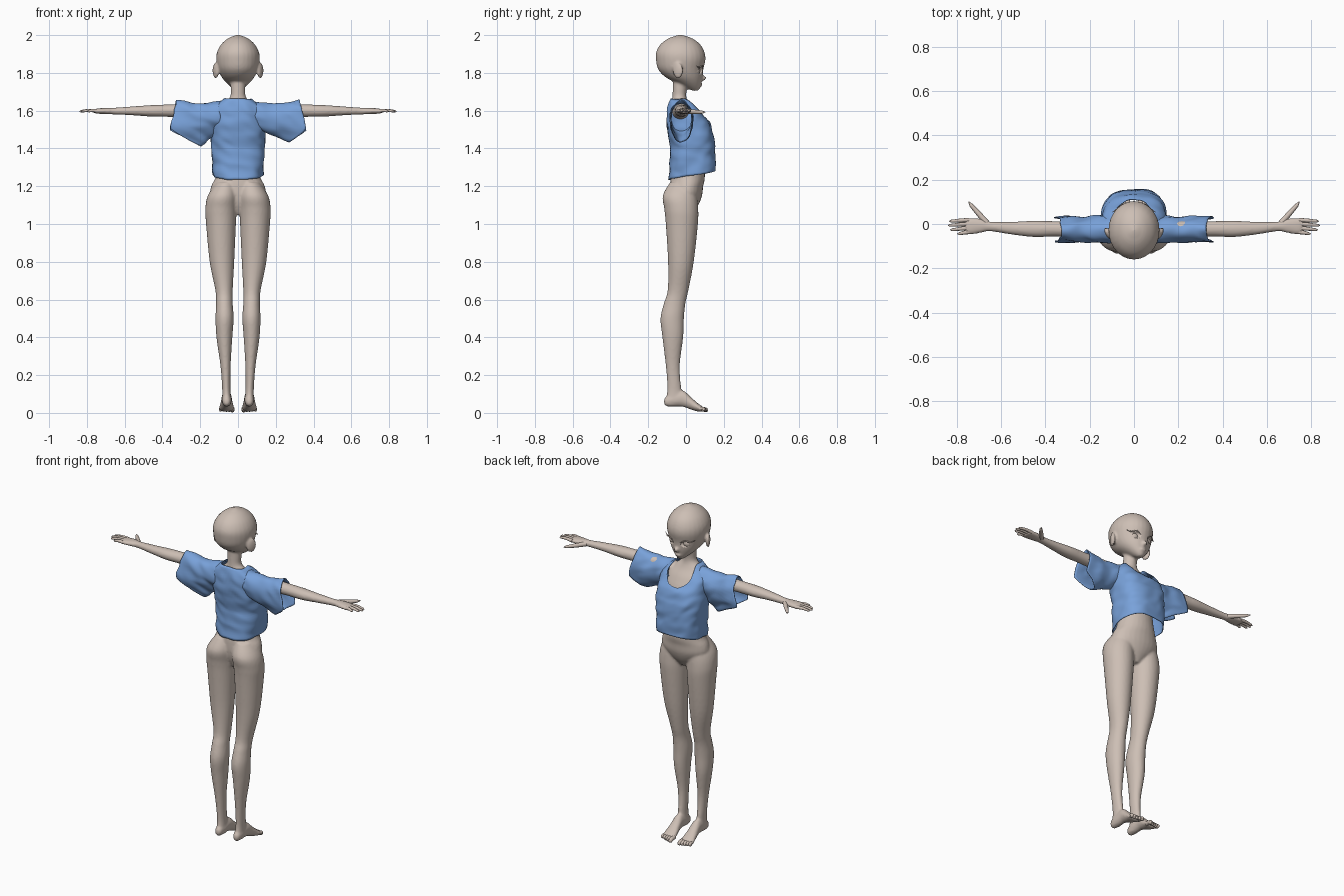
import bpy, bmesh
from math import sin, cos, pi, copysign
from mathutils import Vector, Matrix, noise

cube = bpy.data.objects.get("Cube")
if cube:
    bpy.data.objects.remove(cube, do_unlink=True)


def material(name, color):
    m = bpy.data.materials.new(name)
    m.use_nodes = True
    m.diffuse_color = color
    m.node_tree.nodes["Principled BSDF"].inputs["Base Color"].default_value = color
    return m


SKIN = material("warm beige", (0.61, 0.52, 0.46, 1))
CLOTH = material("denim blue", (0.19, 0.36, 0.70, 1))


def finish(name, bm, mat):
    bmesh.ops.recalc_face_normals(bm, faces=bm.faces)
    for f in bm.faces:
        f.smooth = True
    me = bpy.data.meshes.new(name)
    bm.to_mesh(me)
    bm.free()
    me.materials.append(mat)
    ob = bpy.data.objects.new(name, me)
    bpy.context.collection.objects.link(ob)
    return ob


def spline_rows(rows, steps=5):
    """Catmull-Rom through the section rows."""
    rows = [Vector(r) for r in rows]
    out = []
    for i in range(len(rows) - 1):
        p0, p1, p2 = rows[max(i - 1, 0)], rows[i], rows[i + 1]
        p3 = rows[min(i + 2, len(rows) - 1)]
        for k in range(steps):
            t = k / steps
            out.append(p1 + (p2 - p0) * (t / 2) + (p0 * 2 - p1 * 5 + p2 * 4 - p3) * (t * t / 2)
                       + (p1 * 3 - p0 - p2 * 3 + p3) * (t ** 3 / 2))
    return out + [rows[-1]]


def skin_grid(bm, rings, caps):
    rings = [[bm.verts.new(p) for p in ring] for ring in rings]
    n = len(rings[0])
    for a, b in zip(rings, rings[1:]):
        for i in range(n):
            bm.faces.new((a[i], a[(i + 1) % n], b[(i + 1) % n], b[i]))
    if caps:
        bm.faces.new(rings[0])
        bm.faces.new(rings[-1])


def loft(bm, axis, rows, side=1, n=28):
    """Rows: position on axis, then centre and radius for the two other axes."""
    rings = []
    for t, c1, r1, c2, r2 in spline_rows(rows):
        ring = []
        for i in range(n):
            u, v = c1 + r1 * cos(2 * pi * i / n), c2 + r2 * sin(2 * pi * i / n)
            p = {"x": (t, u, v), "y": (u, t, v), "z": (u, v, t)}[axis]
            ring.append((p[0] * side, p[1], p[2]))
        rings.append(ring)
    skin_grid(bm, rings, True)


def ball(bm, center, scale, turn=0):
    m = Matrix.Translation(center) @ Matrix.Rotation(turn, 4, "Z") @ Matrix.Diagonal((*scale, 1))
    bmesh.ops.create_uvsphere(bm, u_segments=24, v_segments=14, radius=1, matrix=m)


def tubes(name, paths, radius):
    cu = bpy.data.curves.new(name, "CURVE")
    cu.dimensions = "3D"
    cu.bevel_depth, cu.bevel_resolution, cu.use_fill_caps = radius, 3, True
    cu.resolution_u = 6
    for pts, radii in paths:
        sp = cu.splines.new("BEZIER")
        sp.bezier_points.add(len(pts) - 1)
        for bp, p, r in zip(sp.bezier_points, pts, radii):
            bp.co, bp.radius = p, r
            bp.handle_left_type = bp.handle_right_type = "AUTO"
    cu.materials.append(SKIN)
    ob = bpy.data.objects.new(name, cu)
    bpy.context.collection.objects.link(ob)


def interp(rows, x):
    """Linear lookup in rows sorted by their first value."""
    x = min(max(x, rows[0][0]), rows[-1][0])
    for a, b in zip(rows, rows[1:]):
        if x <= b[0]:
            t = (x - a[0]) / (b[0] - a[0])
            return [p + (q - p) * t for p, q in zip(a[1:], b[1:])]


# Body: overlapping lofts fused by a remesh
bm = bmesh.new()
loft(bm, "z", [(1.05, 0, .03, -.01, .04), (1.1, 0, .1, -.005, .07), (1.15, 0, .145, 0, .085),
               (1.2, 0, .142, .003, .088), (1.25, 0, .118, .01, .09), (1.35, 0, .1, .015, .08),
               (1.5, 0, .115, .01, .08), (1.58, 0, .12, -.015, .07), (1.63, 0, .085, -.03, .048),
               (1.67, 0, .043, -.035, .037), (1.72, 0, .039, -.033, .037), (1.79, 0, .04, -.03, .04)])
# Head
loft(bm, "z", [(1.705, 0, .012, .05, .012), (1.72, 0, .032, .037, .038), (1.75, 0, .064, .012, .07),
               (1.78, 0, .088, -.012, .1), (1.82, 0, .106, -.028, .12), (1.87, 0, .115, -.028, .131),
               (1.91, 0, .111, -.03, .128), (1.95, 0, .09, -.03, .106), (1.98, 0, .057, -.03, .068),
               (1.995, 0, .025, -.03, .03), (2.002, 0, .004, -.03, .004)])
ball(bm, (0, .089, 1.772), (.012, .019, .014))
ball(bm, (0, .075, 1.737), (.02, .013, .008))
for s in (1, -1):
    ball(bm, (.118 * s, -.042, 1.812), (.012, .03, .042), -.45 * s)
    # Leg with hip
    loft(bm, "z", [(.04, .06, .02, -.07, .035), (.07, .06, .024, -.062, .045), (.13, .062, .022, -.062, .037),
                   (.25, .066, .027, -.07, .037), (.4, .072, .042, -.07, .055), (.5, .071, .048, -.073, .062),
                   (.58, .072, .044, -.06, .057), (.65, .074, .046, -.042, .055), (.8, .085, .065, -.027, .068),
                   (1, .09, .079, -.022, .085), (1.08, .09, .083, -.025, .09), (1.15, .082, .078, -.032, .091),
                   (1.22, .065, .05, -.02, .065)], s)
    # Foot
    loft(bm, "y", [(-.116, .06, .01, .06, .014), (-.1, .06, .021, .062, .028), (-.06, .06, .026, .07, .036),
                   (-.015, .06, .027, .075, .043), (.03, .06, .033, .048, .032), (.065, .06, .04, .028, .021),
                   (.09, .061, .037, .02, .013)], s)
    # Arm and palm
    loft(bm, "x", [(.09, -.03, .045, 1.59, .042), (.2, -.025, .04, 1.6, .038), (.35, -.022, .035, 1.6, .033),
                   (.45, -.022, .037, 1.599, .031), (.55, -.019, .029, 1.599, .024), (.65, -.011, .022, 1.598, .018),
                   (.69, -.008, .032, 1.598, .017), (.74, -.01, .038, 1.598, .014), (.765, -.01, .034, 1.597, .009)], s)
body = finish("body", bm, SKIN)
rm = body.modifiers.new("fuse", "REMESH")
rm.mode, rm.voxel_size, rm.use_smooth_shade = "VOXEL", .007, True
sm = body.modifiers.new("soften", "SMOOTH")
sm.factor, sm.iterations = .5, 4

# Eye sockets are cut, with eyeballs set behind
cut, eyes = bmesh.new(), bmesh.new()
for s in (1, -1):
    ball(cut, (.052 * s, .087, 1.812), (.03, .024, .021), -.5 * s)
    ball(eyes, (.047 * s, .049, 1.812), (.028, .024, .026), -.5 * s)
cutter = finish("eye_socket_cutter", cut, SKIN)
cutter.hide_render = True
cutter.hide_set(True)
bo = body.modifiers.new("sockets", "BOOLEAN")
bo.operation, bo.object = "DIFFERENCE", cutter
finish("eyeballs", eyes, SKIN)

# Lashes, fingers and toes
lashes, fingers, toes = [], [], []
for s in (1, -1):
    lash = [(.024, .09, 1.82), (.05, .087, 1.835), (.078, .066, 1.83), (.1, .052, 1.84)]
    lashes.append(([(x * s, y, z) for x, y, z in lash], (.4, 1, 1, .2)))
    for y, tip, out in ((.018, .834, .013), (.0, .84, -.006), (-.018, .83, -.026), (-.036, .798, -.044)):
        pts = [(.745 * s, y, 1.598), ((.745 + tip) / 2 * s, (y + out) / 2, 1.601),
               ((tip - .008) * s, out, 1.597), (tip * s, out, 1.596)]
        fingers.append((pts, (1.15, 1, .75, .2)))
    thumb = [(.665, .005, 1.597), (.7, .045, 1.594), (.735, .085, 1.592), (.747, .102, 1.592)]
    fingers.append(([(x * s, y, z) for x, y, z in thumb], (1.6, 1.4, 1, .2)))
    for i in range(5):
        x, size, tip = .03 + .0155 * i, 1.25 - .1 * i, .117 - .005 * i
        pts = [(x * s, .07, .022), (x * s, .095, .02), (x * s, tip - .008, .014), (x * s, tip, .012)]
        toes.append((pts, (size, size, size, size * .3)))
tubes("eyelashes", lashes, .0035)
tubes("fingers", fingers, .0085)
tubes("toes", toes, .0095)


def crease(p, amount):
    """Soft cloth folds."""
    p = Vector(p)
    q = Vector((p.x * 14, p.y * 14, p.z * 22 + p.x * 9))
    return p + noise.noise_vector(q) * amount


def cloth(name, rings):
    bm = bmesh.new()
    skin_grid(bm, rings, False)
    ob = finish(name, bm, CLOTH)
    so = ob.modifiers.new("thickness", "SOLIDIFY")
    so.thickness, so.offset = .004, 0


# Shirt trunk: height, half width, back, front
shirt = [(1.23, .128, -.09, .155), (1.3, .134, -.084, .156), (1.4, .138, -.08, .154), (1.47, .143, -.092, .145),
         (1.54, .146, -.1, .122), (1.6, .14, -.098, .078), (1.625, .12, -.092, .055),
         (1.645, .093, -.086, .032), (1.665, .066, -.078, .012)]
N, M = 72, 36
rings = []
for j in range(M + 1):
    ring = []
    for i in range(N):
        c, s = cos(2 * pi * i / N), sin(2 * pi * i / N)
        hem = 1.257 + .022 * s
        neck = 1.662 - .108 * max(0, s) ** 5
        z = hem + (neck - hem) * j / M
        w, back, front = interp(shirt, z)
        x = w * copysign(abs(c) ** .75, c)
        y = (front + back) / 2 + (front - back) / 2 * copysign(abs(s) ** .75, s)
        ring.append(crease((x, y, z), .007))
    rings.append(ring)
cloth("shirt_trunk", rings)

# Sleeves: wide slanted mouths with a drooping underside
for side, name, low in ((1, "left_sleeve", (.265, 1.435)), (-1, "right_sleeve", (.195, 1.408))):
    mouth = [(0, *low), (.12, (low[0] + .36) / 2, 1.455), (.35, .362, 1.5), (1, .325, 1.655)]
    rings = []
    for j in range(21):
        t = j / 20
        ring = []
        for i in range(40):
            a = 2 * pi * i / 40
            u = (1 + cos(a)) / 2
            mx, mz = interp(mouth, u)
            x = .09 + (mx - .09) * t
            z0 = 1.51 + .138 * u
            z = z0 + (mz - z0) * t - .012 * sin(pi * t) * u
            y = -.025 + sin(a) * (.062 - .006 * t)
            ring.append(crease((x * side, y, z), .009))
        rings.append(ring)
    cloth(name, rings)
